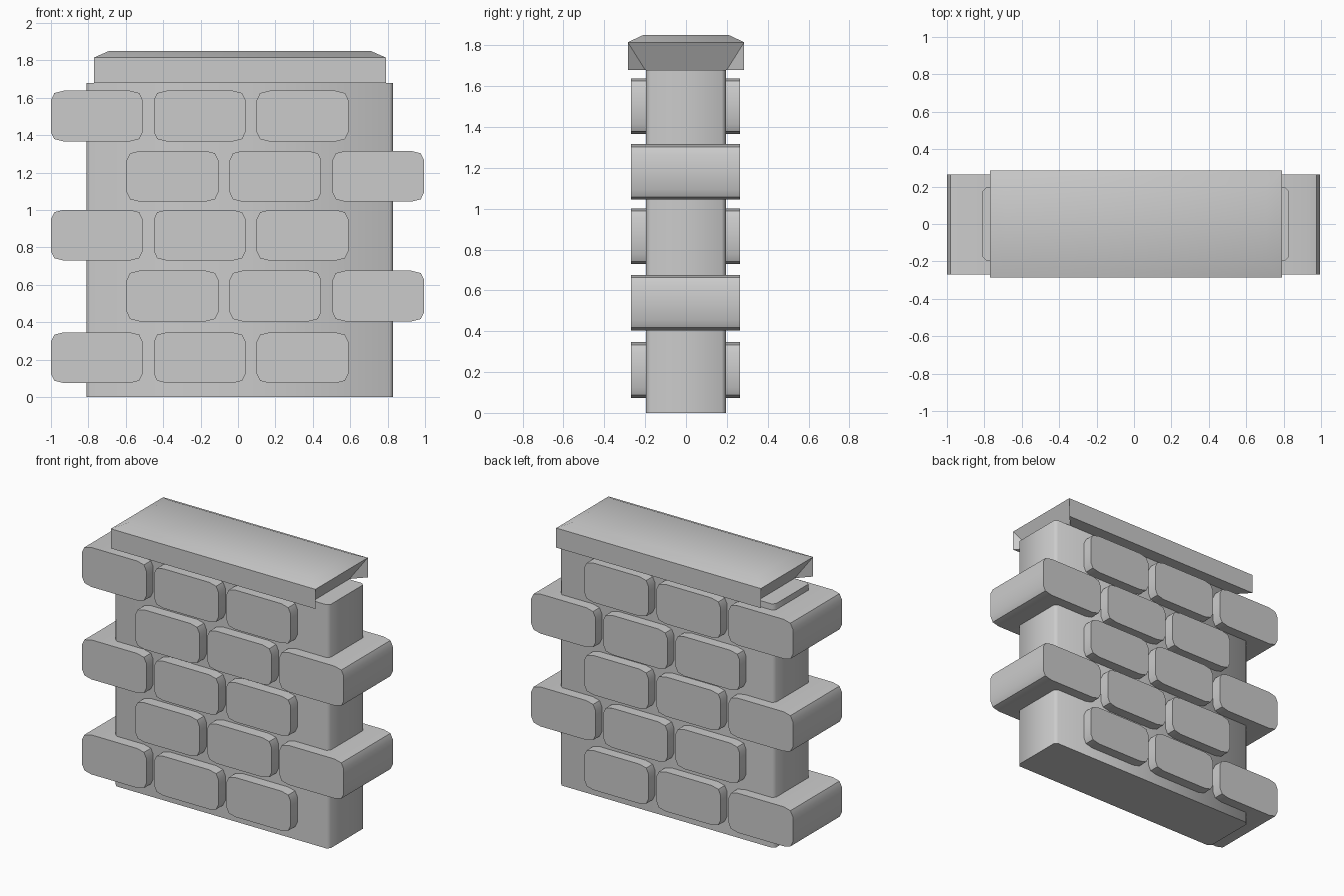
import bpy
import bmesh
import math

cube = bpy.data.objects.get("Cube")
if cube:
    bpy.data.objects.remove(cube, do_unlink=True)

stone = bpy.data.materials.new("grey_stone")
stone.diffuse_color = (0.6, 0.6, 0.6, 1)
stone.use_nodes = True
stone.node_tree.nodes["Principled BSDF"].inputs["Base Color"].default_value = (0.6, 0.6, 0.6, 1)


def finish(bm, name, angle):
    bmesh.ops.recalc_face_normals(bm, faces=bm.faces)
    mesh = bpy.data.meshes.new(name)
    bm.to_mesh(mesh)
    bm.free()
    mesh.materials.append(stone)
    obj = bpy.data.objects.new(name, mesh)
    bpy.context.collection.objects.link(obj)
    bpy.ops.object.select_all(action='DESELECT')
    obj.select_set(True)
    bpy.context.view_layer.objects.active = obj
    bpy.ops.object.shade_smooth_by_angle(angle=math.radians(angle))
    return obj


def prism(name, outline, depth, angle):
    """Extrude a closed 3D outline along a vector."""
    bm = bmesh.new()
    face = bm.faces.new([bm.verts.new(p) for p in outline])
    new = bmesh.ops.extrude_face_region(bm, geom=[face])["geom"]
    bmesh.ops.translate(bm, vec=depth, verts=[v for v in new if isinstance(v, bmesh.types.BMVert)])
    return finish(bm, name, angle)


def cut_corners(half_w, half_h, corner):
    """Rectangle outline whose corners follow the given inset points."""
    points = []
    for sx, sy in ((1, 1), (-1, 1), (-1, -1), (1, -1)):
        run = corner if sx * sy > 0 else corner[::-1]
        points += [(sx * (half_w - a), sy * (half_h - b)) for a, b in run]
    return points


# Wall core with narrow chamfers on its upright corners
core = cut_corners(0.82, 0.195, [(0, 0.02), (0.02, 0)])
prism("wall_core", [(x + 0.01, y, 0) for x, y in core], (0, 0, 1.68), 50)

# Bricks running right through the wall, in alternating courses
brick = cut_corners(0.245, 0.136, [(0, 0.05), (0.018, 0.013), (0.07, 0)])
for row, z in enumerate((0.21, 0.54, 0.865, 1.18, 1.502)):
    first = -0.35 if row % 2 else -0.755
    for col in range(3):
        cx = first + col * 0.55
        prism(f"brick_{row + 1}_{col + 1}", [(cx + x, -0.27, z + h) for x, h in brick], (0, 0.535, 0), 35)

# Coping slab with a low hipped top and undercut ends
bm = bmesh.new()
rings = {}
for key, x, y, z in (("top", 0.70, 0.21, 1.85), ("eave", 0.78, 0.285, 1.815),
                     ("foot", 0.78, 0.285, 1.68), ("inner", 0.70, 0.20, 1.68)):
    for sx in (-1, 1):
        for sy in (-1, 1):
            rings[key, sx, sy] = bm.verts.new((0.01 + sx * x, sy * y, z))


def face(*keys):
    bm.faces.new([rings[k] for k in keys])


for ring in ("top", "inner"):
    face((ring, -1, -1), (ring, 1, -1), (ring, 1, 1), (ring, -1, 1))
for s in (-1, 1):
    for a, b in (("top", "eave"), ("eave", "foot"), ("foot", "inner")):
        face((a, -1, s), (a, 1, s), (b, 1, s), (b, -1, s))
    for a, b in (("top", "eave"), ("eave", "inner")):
        face((a, s, -1), (a, s, 1), (b, s, 1), (b, s, -1))
    for t in (-1, 1):
        face(("eave", s, t), ("foot", s, t), ("inner", s, t))
finish(bm, "coping_slab", 40)
